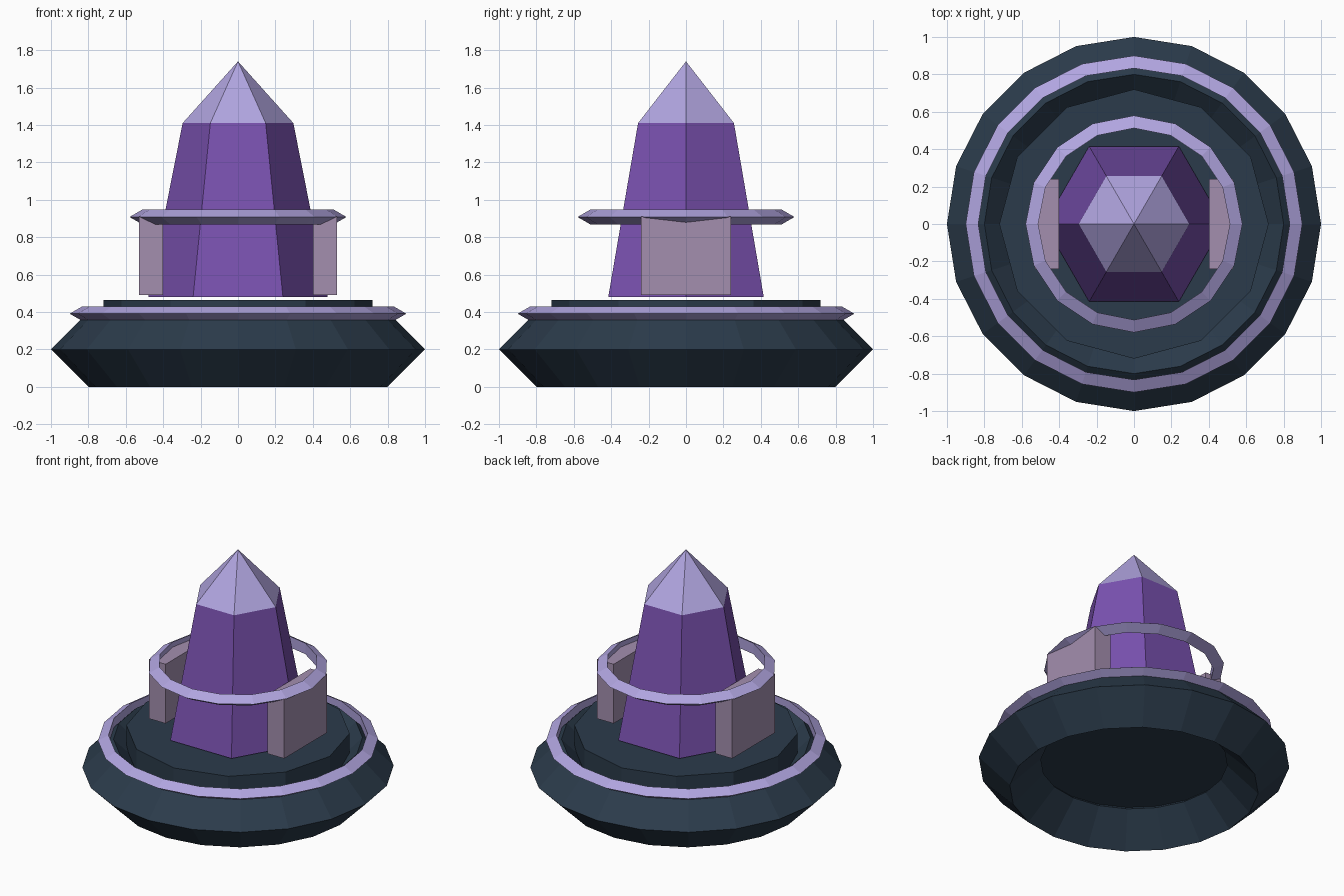
import bpy
from math import radians

cube = bpy.data.objects.get("Cube")
if cube:
    bpy.data.objects.remove(cube, do_unlink=True)


def material(name, rgb):
    """Flat material from 0-255 sRGB values."""
    linear = [((c / 255 + 0.055) / 1.055) ** 2.4 for c in rgb] + [1]
    mat = bpy.data.materials.new(name)
    mat.use_nodes = True
    mat.diffuse_color = linear
    mat.node_tree.nodes["Principled BSDF"].inputs["Base Color"].default_value = linear
    return mat


slate = material("dark slate", (43, 59, 75))
purple = material("crystal purple", (121, 81, 175))
lilac = material("pale lilac", (177, 165, 224))
mauve = material("dusty mauve", (164, 143, 175))


def finish(name, mat):
    obj = bpy.context.object
    obj.name = name
    obj.data.materials.clear()
    obj.data.materials.append(mat)
    return obj


def ring(name, mat, z, major, minor, sides, section):
    bpy.ops.mesh.primitive_torus_add(
        major_segments=sides, minor_segments=section,
        major_radius=major, minor_radius=minor, location=(0, 0, z))
    for poly in bpy.context.object.data.polygons:
        poly.use_smooth = False
    return finish(name, mat)


def prism(name, mat, sides, r_bottom, r_top, z0, z1):
    bpy.ops.mesh.primitive_cone_add(
        vertices=sides, radius1=r_bottom, radius2=r_top, depth=z1 - z0,
        location=(0, 0, (z0 + z1) / 2), rotation=(0, 0, radians(90)))
    return finish(name, mat)


# Base: diamond-section ring with a raised platform inside it
ring("base_ring", slate, 0.2, 0.8, 0.2, 20, 4)
prism("platform", slate, 12, 0.72, 0.72, 0.225, 0.465)

# Triangular-section trim rings
ring("base_trim_ring", lilac, 0.391, 0.855, 0.045, 20, 3)
ring("crystal_ring", lilac, 0.908, 0.535, 0.045, 16, 3)

# Six-sided crystal hovering just above the platform
prism("crystal_body", purple, 6, 0.48, 0.296, 0.48, 1.41)
prism("crystal_tip", lilac, 6, 0.296, 0, 1.41, 1.74)

# Side blocks carrying the upper ring
for side, x in (("left", 1), ("right", -1)):
    bpy.ops.mesh.primitive_cube_add(size=1, location=(x * 0.465, 0, 0.70))
    block = finish(side + "_ring_support", mauve)
    block.scale = (0.13, 0.48, 0.42)
